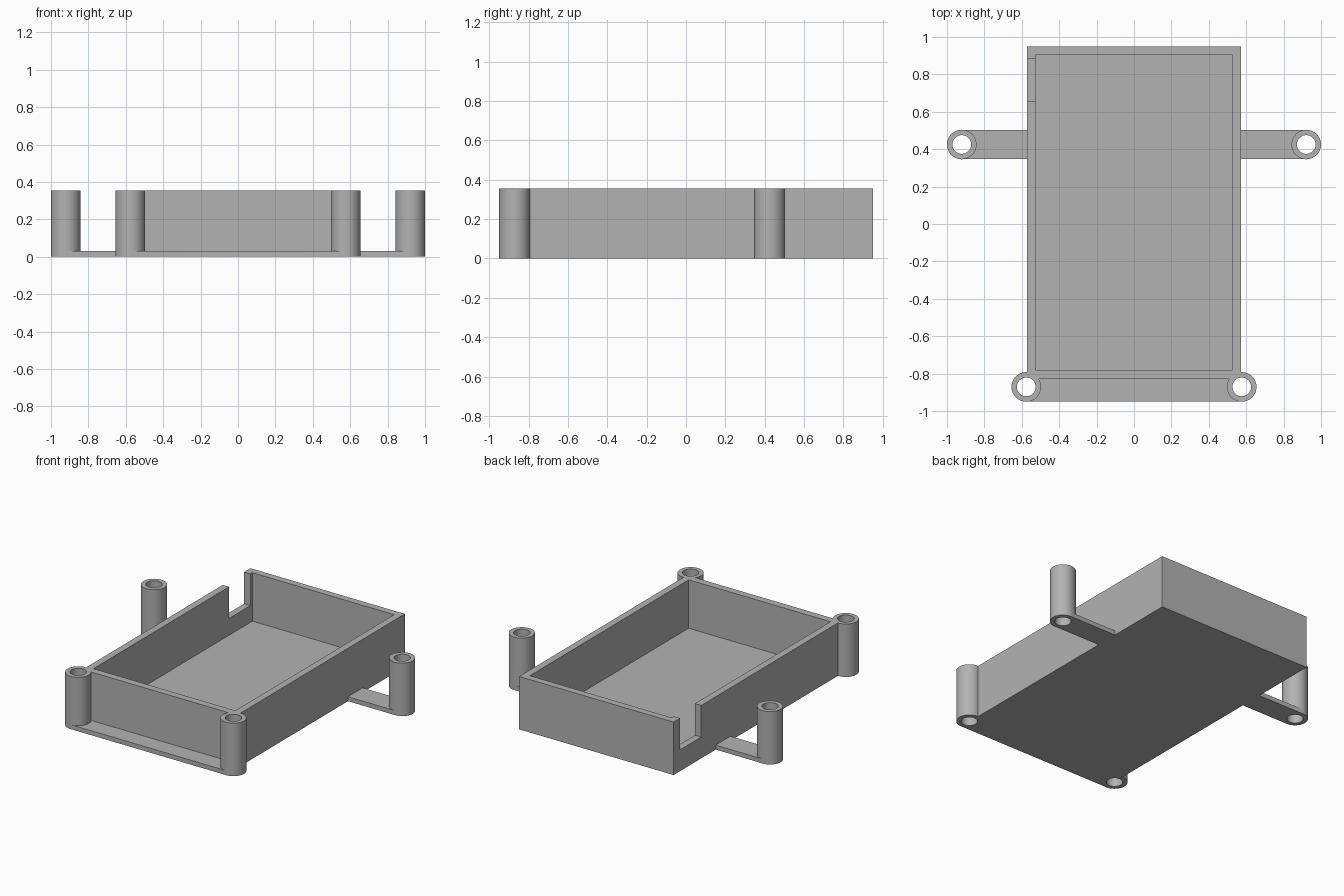
import bpy

default = bpy.data.objects.get("Cube")
if default:
    bpy.data.objects.remove(default, do_unlink=True)

HEIGHT, BASE = 0.355, 0.03          # overall height, floor thickness
HALF_W, INNER_W = 0.573, 0.526      # tray half widths, outer and inner
POST_R, BORE_R = 0.079, 0.05
FRONT_Y, SIDE_X, SIDE_Y = -0.871, 0.921, 0.425

grey = bpy.data.materials.new("plain grey")
grey.use_nodes = True
colour = (0.45, 0.45, 0.45, 1)
grey.diffuse_color = colour
grey.node_tree.nodes["Principled BSDF"].inputs["Base Color"].default_value = colour


def box(name, x0, x1, y0, y1, z0, z1):
    bpy.ops.mesh.primitive_cube_add(
        size=1, location=((x0 + x1) / 2, (y0 + y1) / 2, (z0 + z1) / 2))
    ob = bpy.context.object
    ob.name = name
    ob.scale = (x1 - x0, y1 - y0, z1 - z0)
    bpy.ops.object.transform_apply(location=True, rotation=False, scale=True)
    ob.data.materials.append(grey)
    return ob


def cylinder(name, x, y, radius, z0, z1):
    bpy.ops.mesh.primitive_cylinder_add(
        vertices=64, radius=radius, depth=z1 - z0, location=(x, y, (z0 + z1) / 2))
    ob = bpy.context.object
    ob.name = name
    bpy.ops.object.transform_apply(location=True, rotation=False, scale=True)
    ob.data.materials.append(grey)
    return ob


def combine(target, part, operation):
    """Fuse a part into the target, or cut it away, then drop the part."""
    part.hide_render = True
    bpy.ops.object.select_all(action="DESELECT")
    target.select_set(True)
    bpy.context.view_layer.objects.active = target
    mod = target.modifiers.new(part.name, "BOOLEAN")
    mod.operation = operation
    mod.solver = "EXACT"
    mod.object = part
    bpy.ops.object.modifier_apply(modifier=mod.name)
    bpy.data.objects.remove(part, do_unlink=True)


# Tray block, front ledge and side arms
tray = box("mounting_tray", -HALF_W, HALF_W, -0.828, 0.95, 0, HEIGHT)
combine(tray, box("front_ledge", -HALF_W, HALF_W, FRONT_Y - 0.078, -0.8, 0, BASE), "UNION")
combine(tray, box("side_arms", -SIDE_X, SIDE_X, SIDE_Y - 0.078, SIDE_Y + 0.078, 0, BASE), "UNION")

# Four screw posts
posts = [(s * x, y) for s in (-1, 1) for x, y in ((0.576, FRONT_Y), (SIDE_X, SIDE_Y))]
for x, y in posts:
    combine(tray, cylinder("screw_post", x, y, POST_R, 0, HEIGHT), "UNION")

# Open interior and cable notch in the right wall
combine(tray, box("interior", -INNER_W, INNER_W, -0.78, 0.904, BASE, 0.5), "DIFFERENCE")
combine(tray, box("cable_notch", -0.65, -0.5, 0.657, 0.882, 0.143, 0.5), "DIFFERENCE")

# Bores right through the posts
for x, y in posts:
    combine(tray, cylinder("bore", x, y, BORE_R, -0.1, 0.5), "DIFFERENCE")

tray.select_set(True)
bpy.context.view_layer.objects.active = tray
bpy.ops.object.shade_smooth_by_angle()
